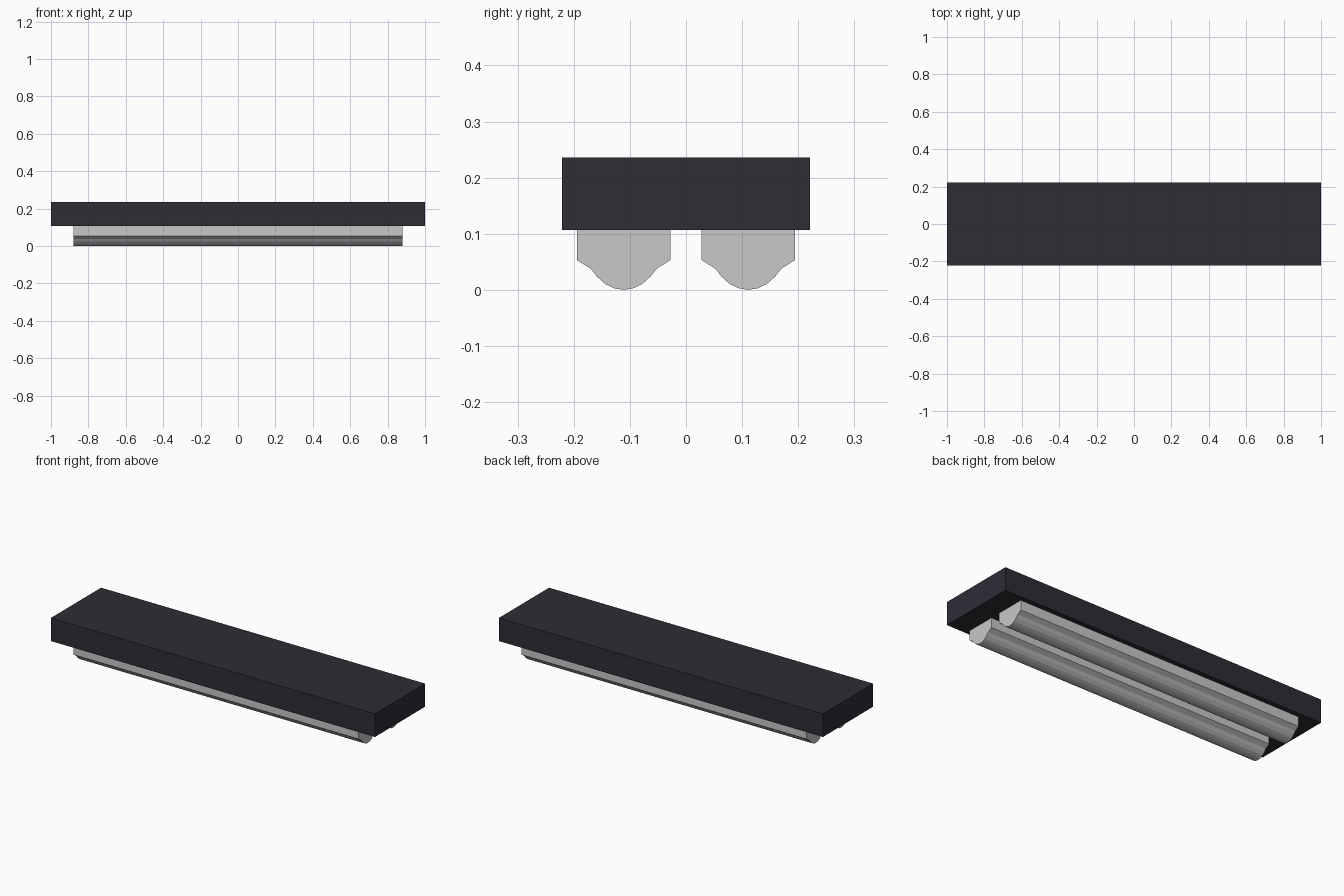
import bpy, bmesh

if "Cube" in bpy.data.objects:
    bpy.data.objects.remove(bpy.data.objects["Cube"])


def material(name, rgb):
    m = bpy.data.materials.new(name)
    m.diffuse_color = (*rgb, 1)
    m.use_nodes = True
    m.node_tree.nodes["Principled BSDF"].inputs["Base Color"].default_value = m.diffuse_color
    return m


dark = material("dark_housing", (0.026, 0.026, 0.037))
light = material("pale_diffuser", (0.58, 0.58, 0.58))


def extrude_x(name, profile, length, mat):
    """Closed prism along x from a (y, z) profile, centred on x = 0."""
    bm = bmesh.new()
    face = bm.faces.new([bm.verts.new((-length / 2, y, z)) for y, z in profile])
    ext = bmesh.ops.extrude_face_region(bm, geom=[face], use_keep_orig=True)
    verts = [g for g in ext["geom"] if isinstance(g, bmesh.types.BMVert)]
    bmesh.ops.translate(bm, verts=verts, vec=(length, 0, 0))
    bmesh.ops.recalc_face_normals(bm, faces=bm.faces)
    me = bpy.data.meshes.new(name)
    bm.to_mesh(me)
    bm.free()
    me.materials.append(mat)
    ob = bpy.data.objects.new(name, me)
    bpy.context.collection.objects.link(ob)
    return ob


# Box housing
BASE, TOP, HALF = 0.107, 0.236, 0.221
extrude_x("housing", [(-HALF, BASE), (HALF, BASE), (HALF, TOP), (-HALF, TOP)], 2.0, dark)

# Two lamp troughs: straight sides, sloped shoulders and a faceted round belly
half = [(0.083, BASE), (0.083, 0.053), (0.059, 0.038), (0.048, 0.024),
        (0.033, 0.0105), (0.017, 0.003)]
section = half + [(0, 0)] + [(-y, z) for y, z in reversed(half)]
for side, cy in (("front", -0.111), ("back", 0.111)):
    extrude_x(side + "_lamp", [(y + cy, z) for y, z in section], 1.76, light)
